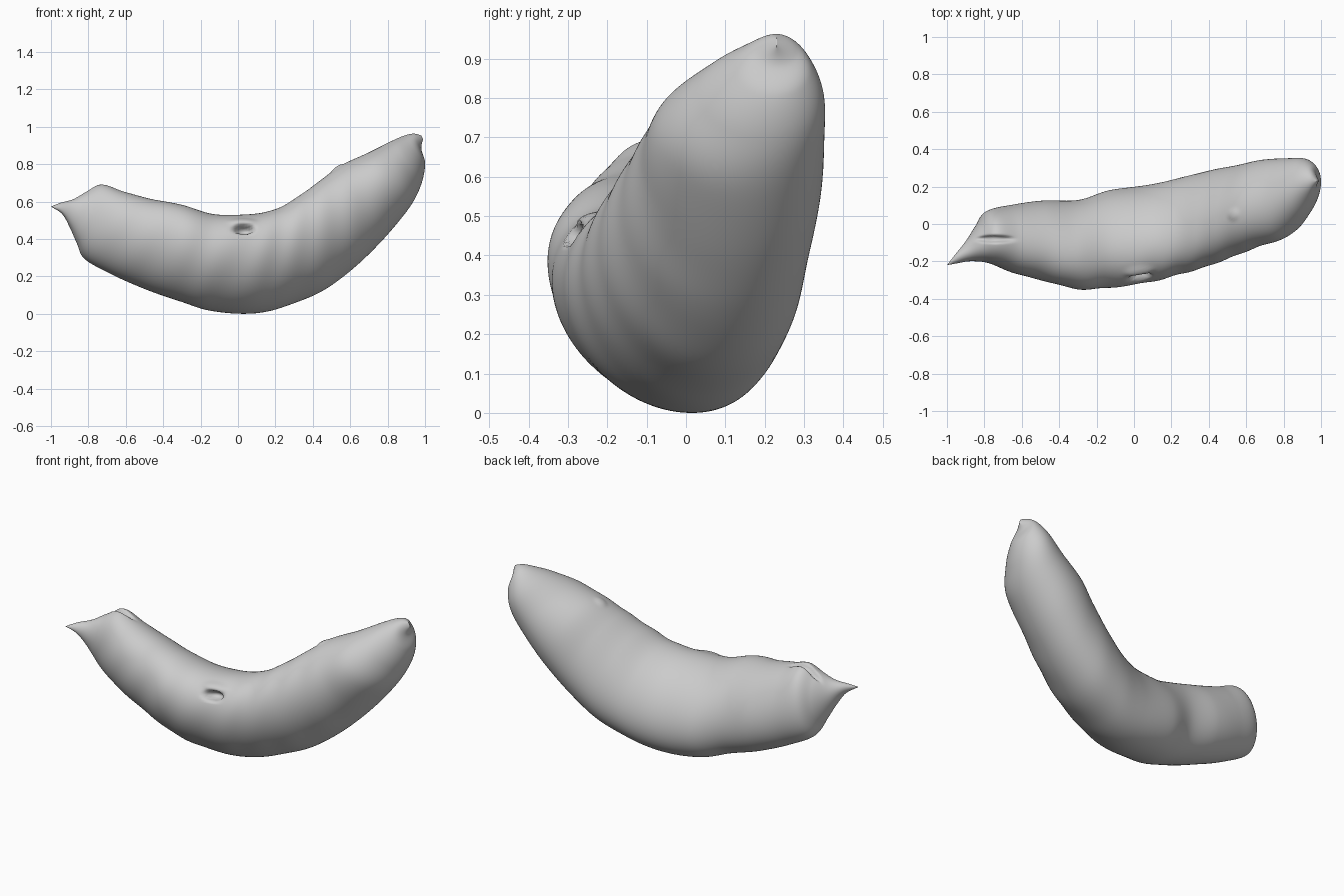
import bpy
import bmesh
import math
from mathutils import Vector

cube = bpy.data.objects.get("Cube")
if cube:
    bpy.data.objects.remove(cube)

RINGS, SIDES = 240, 128

# Cross-sections along the body, in hundredths:
# upper x, upper z, lower x, lower z, middle y, half width
SECTIONS = [
    (-100, 57, -100, 57, -22, 0),
    (-95, 59, -94, 53, -18, 3),
    (-88, 61, -90, 46, -14, 6),
    (-81, 65, -86, 37, -10, 10),
    (-73, 69, -82, 29, -7, 14),
    (-61, 65, -68, 21, -8, 18),
    (-46, 61, -50, 13, -9, 21),
    (-30, 58, -30, 6, -11, 23),
    (-13, 53, -13, 1, -8, 25),
    (7, 53, 10, 0, -5, 25),
    (21, 56, 29, 5, -1, 25),
    (33, 63, 47, 13, 3, 25),
    (44, 71, 64, 26, 7, 24),
    (55, 79, 79, 41, 11, 23),
    (70, 86, 92, 57, 14, 21),
    (82, 92, 98, 69, 19, 16),
    (89, 95, 100, 80, 22, 10),
    (94, 96, 98, 88, 23, 5),
    (98, 95, 99, 93, 23, 0),
]


def section_at(s):
    """Smoothly interpolate the section list at position s."""
    last = len(SECTIONS) - 1
    i = min(int(s), last - 1)
    t = s - i
    a, b, c, d = (SECTIONS[max(0, min(last, k))] for k in range(i - 1, i + 3))
    return [(q + t * (r - p + t * (2 * p - 5 * q + 4 * r - w
             + t * (3 * q - p - 3 * r + w))) / 2) / 100
            for p, q, r, w in zip(a, b, c, d)]


def body_point(s, angle):
    ux, uz, lx, lz, mid_y, width = section_at(s)
    along = s / (len(SECTIONS) - 1)
    c, n = math.cos(angle), math.sin(angle)
    # Shallow slanted wrinkles, strongest on the front
    fade = math.sin(math.pi * along) ** 2
    front = 0.15 + 0.85 * max(0, -n)
    swell = 1 + 0.01 * fade * front * math.sin(math.tau * s * 0.9 - 3.5 * c)
    c, n = c * swell, n * swell
    # The middle leans forward at the top
    lean = 0.3 * width * fade
    return Vector(((ux + lx) / 2 + c * (ux - lx) / 2,
                   mid_y + n * width - c * lean,
                   (uz + lz) / 2 + c * (uz - lz) / 2))


def dent(p, centre, size, push):
    """Press or raise an oval patch of skin."""
    d = sum(((a - b) / r) ** 2 for a, b, r in zip(p, centre, size))
    return Vector(push) * math.exp(-d * d)


# Front pit and its lip, top fold, small top bump: centre, radii, push
DENTS = [
    ((0.03, -0.28, 0.45), (0.05, 0.06, 0.022), (0, 0.06, -0.02)),
    ((0.03, -0.26, 0.49), (0.07, 0.05, 0.02), (0, -0.012, 0.004)),
    ((-0.75, -0.08, 0.68), (0.10, 0.018, 0.1), (0, 0, -0.03)),
    ((0.53, 0.05, 0.79), (0.03, 0.03, 0.06), (-0.004, 0, 0.006)),
]

# One continuous skin, lofted from end to end
bm = bmesh.new()
rings = []
for i in range(RINGS + 1):
    s = i / RINGS * (len(SECTIONS) - 1)
    ring = []
    for j in range(SIDES):
        p = body_point(s, math.tau * j / SIDES)
        shift = sum((dent(p, *d) for d in DENTS), Vector())
        ring.append(bm.verts.new(p + shift))
    rings.append(ring)
for lower, upper in zip(rings, rings[1:]):
    for j in range(SIDES):
        k = (j + 1) % SIDES
        bm.faces.new((lower[j], lower[k], upper[k], upper[j]))

# Close both tips
bmesh.ops.remove_doubles(bm, verts=rings[0] + rings[-1], dist=0.0005)
bmesh.ops.recalc_face_normals(bm, faces=bm.faces)
for f in bm.faces:
    f.smooth = True

# Rest the body on the ground
floor = min(v.co.z for v in bm.verts)
bmesh.ops.translate(bm, verts=bm.verts, vec=(0, 0, -floor))

mesh = bpy.data.meshes.new("curved_body")
bm.to_mesh(mesh)
bm.free()
body = bpy.data.objects.new("curved_body", mesh)
bpy.context.collection.objects.link(body)

# Plain grey skin
grey = bpy.data.materials.new("plain_grey")
grey.use_nodes = True
colour = (0.6, 0.6, 0.6, 1)
grey.diffuse_color = colour
grey.node_tree.nodes["Principled BSDF"].inputs["Base Color"].default_value = colour
mesh.materials.append(grey)
